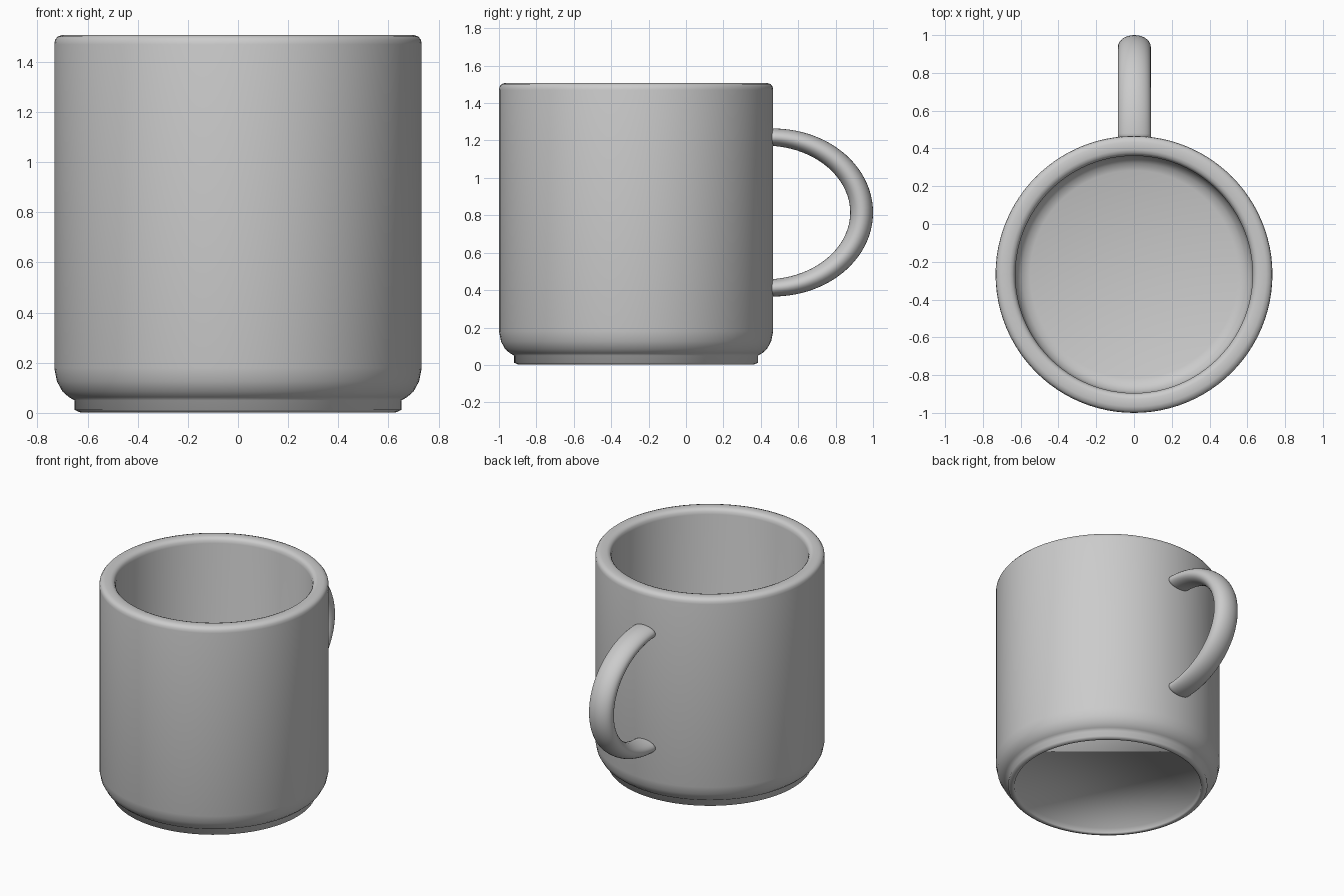
import bpy, bmesh
from math import sin, cos, pi
from mathutils import Vector

if "Cube" in bpy.data.objects:
    bpy.data.objects.remove(bpy.data.objects["Cube"])


def finish(name, bm, angle):
    bmesh.ops.recalc_face_normals(bm, faces=bm.faces)
    mesh = bpy.data.meshes.new(name)
    bm.to_mesh(mesh)
    bm.free()
    obj = bpy.data.objects.new(name, mesh)
    bpy.context.collection.objects.link(obj)
    bpy.ops.object.select_all(action='DESELECT')
    obj.select_set(True)
    bpy.context.view_layer.objects.active = obj
    bpy.ops.object.shade_smooth_by_angle(angle=angle)
    return obj


def loft(name, rings, angle=1.75):
    """Bridge a list of equal-length point rings and cap both ends."""
    bm = bmesh.new()
    loops = [[bm.verts.new(p) for p in ring] for ring in rings]
    n = len(loops[0])
    for a, b in zip(loops, loops[1:]):
        for i in range(n):
            j = (i + 1) % n
            bm.faces.new((a[i], a[j], b[j], b[i]))
    bm.faces.new(loops[0])
    bm.faces.new(loops[-1])
    return finish(name, bm, angle)


# Cup: turned profile (radius, height) from recessed underside, over the rim, to inner floor
profile = [(0.605, 0.04), (0.61, 0.008), (0.618, 0.002), (0.63, 0.002),
           (0.652, 0.012), (0.652, 0.05),
           (0.675, 0.063), (0.70, 0.085), (0.722, 0.125), (0.733, 0.18),
           (0.733, 1.47), (0.730, 1.488), (0.720, 1.501), (0.70, 1.508),
           (0.66, 1.508), (0.643, 1.502), (0.633, 1.490), (0.628, 1.47),
           (0.628, 0.23), (0.617, 0.19), (0.59, 0.16), (0.55, 0.145)]
CUP_Y, SIDES = -0.267, 96
loft("cup", [[(r * cos(2 * pi * i / SIDES), CUP_Y + r * sin(2 * pi * i / SIDES), z)
              for i in range(SIDES)] for r, z in profile])

# Handle: oval section swept along a half ellipse, thicker at the outermost point
STEPS, SECT = 48, 28
rings = []
for k in range(STEPS + 1):
    t = pi / 2 - pi * k / STEPS
    centre = Vector((0.002, 0.445 + 0.494 * cos(t), 0.815 + 0.403 * sin(t)))
    out = Vector((0, cos(t) / 0.494, sin(t) / 0.403)).normalized()
    thick = 0.046 + 0.015 * cos(t)
    rings.append([centre + Vector((0.087 * cos(2 * pi * i / SECT), 0, 0))
                  + out * thick * sin(2 * pi * i / SECT) for i in range(SECT)])
loft("handle", rings)
